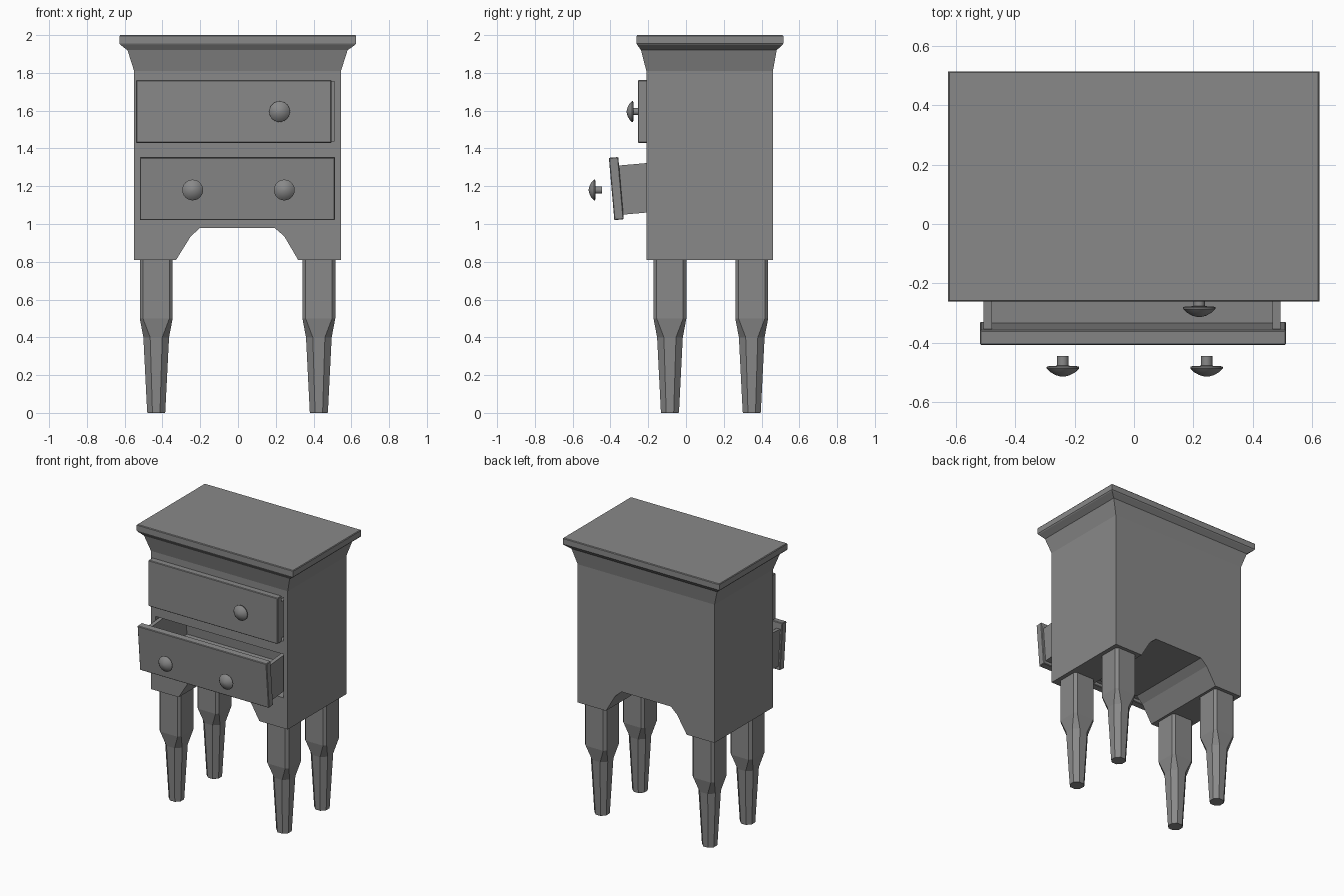
import bpy, bmesh
from math import sin, cos, tau, radians
from mathutils import Matrix, Vector

if "Cube" in bpy.data.objects:
    bpy.data.objects.remove(bpy.data.objects["Cube"], do_unlink=True)

GREY = (0.25, 0.25, 0.25, 1)
grey = bpy.data.materials.new("plain grey")
grey.use_nodes = True
grey.diffuse_color = GREY
grey.node_tree.nodes["Principled BSDF"].inputs["Base Color"].default_value = GREY


def loft(name, rings, smooth=None):
    """Skin a stack of equal-length point rings and cap both ends."""
    bm = bmesh.new()
    loops = [[bm.verts.new(p) for p in ring] for ring in rings]
    n = len(loops[0])
    for a, b in zip(loops, loops[1:]):
        for i in range(n):
            j = (i + 1) % n
            bm.faces.new((a[i], a[j], b[j], b[i]))
    bm.faces.new(loops[0][::-1])
    bm.faces.new(loops[-1])
    bmesh.ops.recalc_face_normals(bm, faces=bm.faces)
    mesh = bpy.data.meshes.new(name)
    bm.to_mesh(mesh)
    bm.free()
    mesh.materials.append(grey)
    obj = bpy.data.objects.new(name, mesh)
    bpy.context.collection.objects.link(obj)
    if smooth:
        bpy.ops.object.select_all(action="DESELECT")
        obj.select_set(True)
        bpy.context.view_layer.objects.active = obj
        bpy.ops.object.shade_smooth_by_angle(angle=radians(smooth))
    return obj


def rect(x0, x1, y0, y1, z):
    return [(x0, y0, z), (x1, y0, z), (x1, y1, z), (x0, y1, z)]


def box(name, x, y, z, bevel=0.0):
    obj = loft(name, [rect(*x, *y, z[0]), rect(*x, *y, z[1])])
    if bevel:
        mod = obj.modifiers.new("soft edges", "BEVEL")
        mod.width, mod.segments = bevel, 1
    return obj


def cut(target, cutter):
    mod = target.modifiers.new("cut", "BOOLEAN")
    mod.operation, mod.solver, mod.object = "DIFFERENCE", "EXACT", cutter
    bpy.context.view_layer.objects.active = target
    bpy.ops.object.modifier_apply(modifier=mod.name)
    bpy.data.objects.remove(cutter, do_unlink=True)


# Cabinet with flared cornice
body = loft("cabinet_body", [
    rect(-0.55, 0.545, -0.21, 0.46, 0.81),
    rect(-0.55, 0.545, -0.21, 0.46, 1.81),
    rect(-0.585, 0.58, -0.238, 0.48, 1.92),
    rect(-0.622, 0.62, -0.258, 0.51, 1.948),
    rect(-0.627, 0.625, -0.262, 0.515, 1.955),
    rect(-0.627, 0.625, -0.262, 0.515, 1.995),
    rect(-0.623, 0.621, -0.258, 0.511, 2.0)])

# Arched apron and drawer openings
arch = [(-0.34, 0.79), (-0.25, 0.935), (-0.2, 0.98),
        (0.193, 0.98), (0.245, 0.935), (0.33, 0.79)]
cut(body, loft("arch_cutter", [[(x, y, z) for x, z in arch] for y in (-0.5, 0.7)]))
for low, high in ((1.03, 1.345), (1.44, 1.755)):
    cut(body, box("opening_cutter", (-0.515, 0.51), (-0.4, 0.4), (low, high)))


def drawer(name, x, y, z, back, tilt=0.0):
    """Front panel plus an open tray, tipped about the panel centre."""
    mid_y, mid_z = sum(y) / 2, sum(z) / 2
    left, right = -0.507, 0.495 + min(0, x[1] - 0.5)
    low, high, wall = z[0] + 0.025, z[1] - 0.045, 0.028
    run = (y[1] - 0.004, back)
    parts = [
        box(name + "_front", x, y, z, 0.004),
        box(name + "_left_side", (right - wall, right), run, (low, high)),
        box(name + "_right_side", (left, left + wall), run, (low, high)),
        box(name + "_back", (left, right), (back - wall, back), (low, high)),
        box(name + "_floor", (left, right), run, (low, low + 0.02))]
    pivot = Vector((0, mid_y, mid_z))
    turn = (Matrix.Translation(pivot) @ Matrix.Rotation(radians(tilt), 4, "X")
            @ Matrix.Translation(-pivot))
    for part in parts:
        part.data.transform(turn)


drawer("upper_drawer", (-0.54, 0.495), (-0.255, -0.205), (1.43, 1.762), 0.38)
drawer("lower_drawer", (-0.52, 0.513), (-0.394, -0.344), (1.022, 1.353), 0.12, 5)

# Mushroom knobs, as (distance forward, radius) along the stem
KNOB = [(0, 0.019), (0.032, 0.019), (0.034, 0.05), (0.036, 0.055), (0.041, 0.055),
        (0.054, 0.042), (0.064, 0.024), (0.069, 0.006)]


def knob(name, x, y, z):
    loft(name, [[(x + r * cos(tau * i / 24), y - d, z + r * sin(tau * i / 24))
                 for i in range(24)] for d, r in KNOB], 40)


knob("upper_knob", 0.22, -0.245, 1.595)
knob("lower_left_knob", 0.245, -0.446, 1.18)
knob("lower_right_knob", -0.24, -0.446, 1.18)


# Legs: chamfered square blocks tapering to rounded feet
def leg_ring(cx, cy, z, half, chamfer):
    k = half - chamfer
    corners = [(half, -k), (half, k), (k, half), (-k, half),
               (-half, k), (-half, -k), (-k, -half), (k, -half)]
    return [(cx + x, cy + y, z) for x, y in corners]


LEG = [(0, 0.046, 0.027), (0.005, 0.048, 0.028), (0.4, 0.068, 0.036),
       (0.5, 0.087, 0.017), (0.83, 0.087, 0.017)]
for side, cx in (("left", 0.428), ("right", -0.433)):
    for end, cy in (("front", -0.085), ("back", 0.348)):
        loft(f"{end}_{side}_leg", [leg_ring(cx, cy, *row) for row in LEG])
